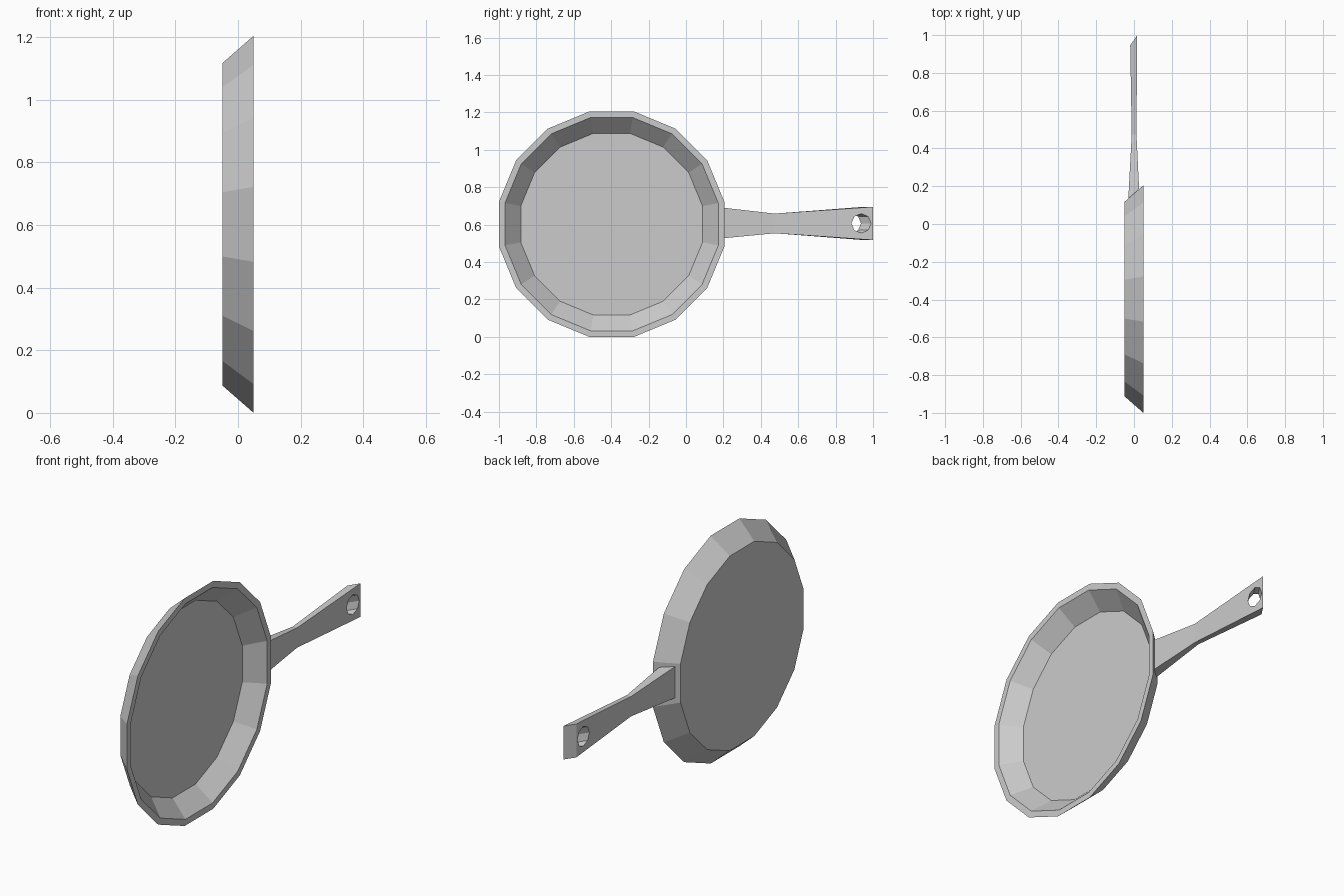
import bpy, bmesh
from math import cos, sin, pi

if "Cube" in bpy.data.objects:
    bpy.data.objects.remove(bpy.data.objects["Cube"])

SIDES = 16
CY, CZ = -0.3975, 0.6025


def finish(bm, name):
    bmesh.ops.recalc_face_normals(bm, faces=bm.faces)
    mesh = bpy.data.meshes.new(name)
    bm.to_mesh(mesh)
    bm.free()
    obj = bpy.data.objects.new(name, mesh)
    bpy.context.collection.objects.link(obj)
    return obj


def loft(rings, name):
    """Bridge rings of points in order and cap both ends."""
    bm = bmesh.new()
    loops = [[bm.verts.new(p) for p in ring] for ring in rings]
    n = len(loops[0])
    for a, b in zip(loops, loops[1:]):
        for i in range(n):
            j = (i + 1) % n
            bm.faces.new((a[i], a[j], b[j], b[i]))
    bm.faces.new(loops[0])
    bm.faces.new(loops[-1])
    return finish(bm, name)


def polygon(x, y, z, radius, sides, offset=0.0):
    return [(x, y + radius * cos(2 * pi * (i + offset) / sides),
             z + radius * sin(2 * pi * (i + offset) / sides)) for i in range(sides)]


# Pan bowl: (x, flat-to-centre distance) from inner floor over the rim to the base
profile = [(-0.037, 0.486), (0.05, 0.570), (0.05, 0.6025), (-0.05, 0.515)]
loft([polygon(x, CY, CZ, r / cos(pi / SIDES), SIDES, 0.5) for x, r in profile], "pan_bowl")

# Handle: sections as (y back, y front, x back, x front, z low, z high)
sections = [(0.135, 0.186, -0.030, 0.027, 0.526, 0.692),
            (0.475, 0.475, -0.012, 0.013, 0.554, 0.659),
            (0.945, 1.000, -0.020, 0.017, 0.518, 0.695)]
handle = loft([[(xb, yb, z0), (xf, yf, z0), (xf, yf, z1), (xb, yb, z1)]
               for yb, yf, xb, xf, z0, z1 in sections], "handle")

# Hanging hole, slanted parallel to the handle tip
slope = 0.055 / 0.037
cutter = loft([polygon(x, 0.938 + (x - 0.017) * slope, 0.607, 0.052, 8)
               for x in (-0.06, 0.06)], "hole_cutter")
cutter.hide_render = True
cutter.hide_viewport = True
hole = handle.modifiers.new("hanging_hole", 'BOOLEAN')
hole.operation = 'DIFFERENCE'
hole.solver = 'EXACT'
hole.object = cutter
